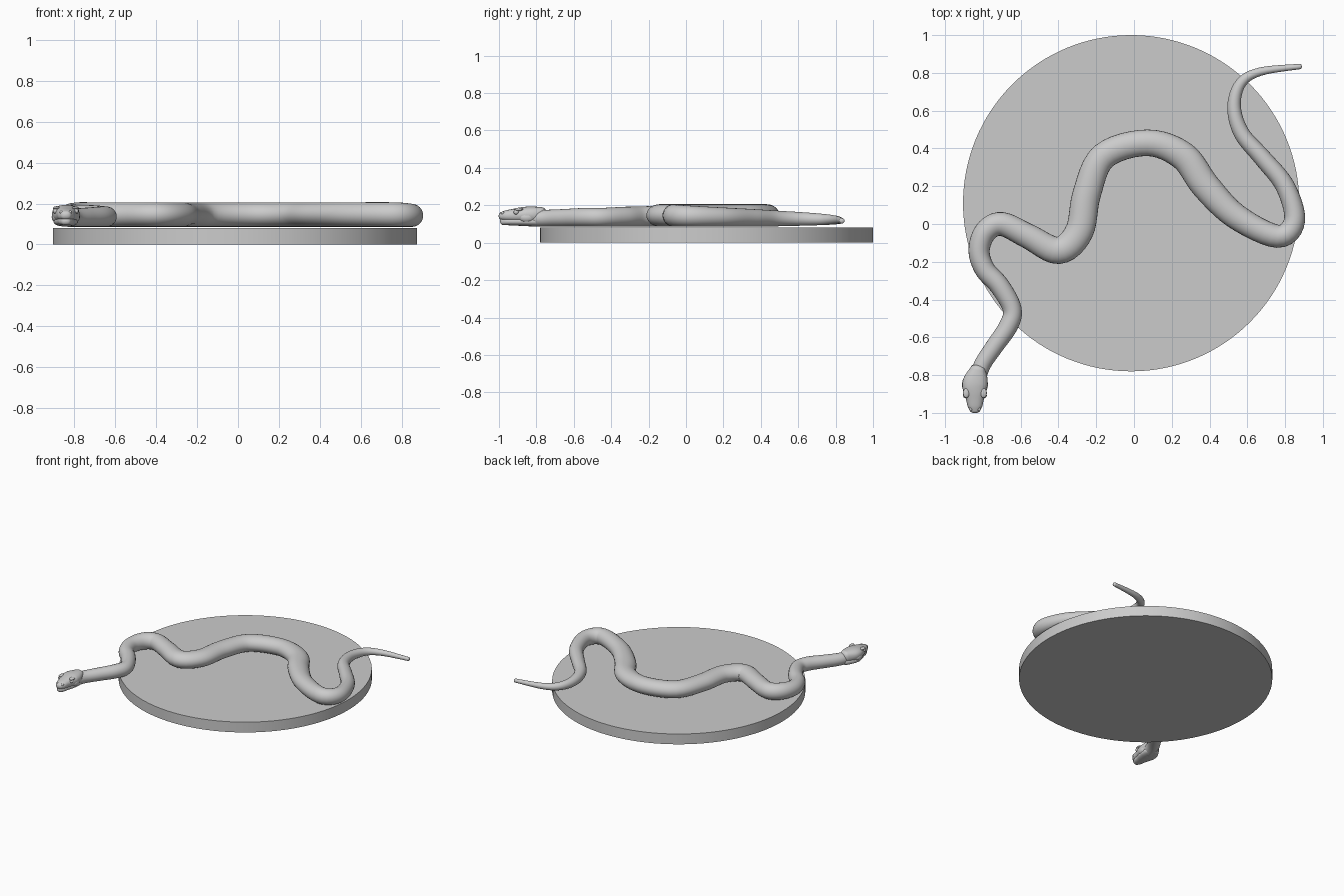
import bpy, bmesh, math
from mathutils import Vector

cube = bpy.data.objects.get("Cube")
if cube:
    bpy.data.objects.remove(cube)

grey = bpy.data.materials.new("stone grey")
grey.use_nodes = True
tone = (0.6, 0.6, 0.6, 1)
grey.diffuse_color = tone
grey.node_tree.nodes["Principled BSDF"].inputs["Base Color"].default_value = tone

BASE_TOP = 0.08


def finish(obj, name):
    """Name the part, colour it and smooth it."""
    obj.name = name
    obj.data.materials.append(grey)
    bpy.ops.object.select_all(action="DESELECT")
    obj.select_set(True)
    bpy.context.view_layer.objects.active = obj
    bpy.ops.object.shade_smooth_by_angle(angle=math.radians(40))
    return obj


def spline(rows, steps):
    """Smooth interpolation through rows of equal length."""
    out = []
    last = len(rows) - 1
    for i in range(last):
        a, b, c, d = (rows[max(0, min(last, i + k))] for k in (-1, 0, 1, 2))
        for s in range(steps):
            t = s / steps
            out.append([q + t / 2 * (r - p + t * (2 * p - 5 * q + 4 * r - e + t * (3 * (q - r) + e - p)))
                        for p, q, r, e in zip(a, b, c, d)])
    out.append(list(rows[last]))
    return out


def loft(name, rows, steps=6, sides=24, power=1.0):
    """Skin elliptical rings of (x, y, z, half width, half height) with round ends."""
    rings = spline(rows, steps)
    centres = [Vector(r[:3]) for r in rings]
    n = len(rings)
    frames = []
    for i, (c, r) in enumerate(zip(centres, rings)):
        way = centres[min(i + 1, n - 1)] - centres[max(i - 1, 0)]
        way.z = 0
        frames.append((c, way.normalized(), r[3], r[4]))

    def dome(frame, sign):
        c, way, w, h = frame
        angles = [math.radians(a) for a in (25, 50, 70, 85)]
        return [(c + way * sign * w * 0.6 * math.sin(a), way, w * math.cos(a), h * math.cos(a)) for a in angles]

    frames = dome(frames[0], -1)[::-1] + frames + dome(frames[-1], 1)
    bm = bmesh.new()
    loops = []
    for c, way, w, h in frames:
        side = Vector((-way.y, way.x, 0))
        ring = []
        for k in range(sides):
            a = math.tau * k / sides
            u, v = (math.copysign(abs(f) ** power, f) for f in (math.cos(a), math.sin(a)))
            ring.append(bm.verts.new(c + side * w * u + Vector((0, 0, h * v))))
        loops.append(ring)
    for p, q in zip(loops, loops[1:]):
        for k in range(sides):
            m = (k + 1) % sides
            bm.faces.new((p[k], p[m], q[m], q[k]))
    bm.faces.new(loops[0])
    bm.faces.new(loops[-1])
    bmesh.ops.recalc_face_normals(bm, faces=bm.faces)
    mesh = bpy.data.meshes.new(name)
    bm.to_mesh(mesh)
    bm.free()
    obj = bpy.data.objects.new(name, mesh)
    bpy.context.collection.objects.link(obj)
    return finish(obj, name)


def ball(name, place, size):
    bpy.ops.mesh.primitive_uv_sphere_add(segments=16, ring_count=10, location=place)
    obj = bpy.context.object
    obj.scale = size
    return finish(obj, name)


# Round base
bpy.ops.mesh.primitive_cylinder_add(vertices=128, radius=0.89, depth=BASE_TOP,
                                    location=(-0.015, 0.11, BASE_TOP / 2))
finish(bpy.context.object, "round_base")

# Winding body from neck to tail: x, y, half width
path = [
    (-0.83, -0.82, 0.045), (-0.80, -0.74, 0.045), (-0.74, -0.65, 0.047), (-0.665, -0.54, 0.05),
    (-0.645, -0.45, 0.05), (-0.71, -0.33, 0.053), (-0.79, -0.24, 0.054), (-0.82, -0.14, 0.056),
    (-0.785, -0.04, 0.06), (-0.70, 0.0, 0.063), (-0.56, -0.065, 0.066), (-0.40, -0.14, 0.072),
    (-0.29, -0.04, 0.075), (-0.25, 0.16, 0.075), (-0.16, 0.36, 0.072), (0.07, 0.43, 0.07),
    (0.26, 0.36, 0.076), (0.38, 0.20, 0.076), (0.54, 0.04, 0.068), (0.76, -0.065, 0.061),
    (0.85, 0.02, 0.056), (0.80, 0.2, 0.051), (0.68, 0.35, 0.047), (0.57, 0.48, 0.042),
    (0.53, 0.62, 0.036), (0.565, 0.745, 0.029), (0.67, 0.807, 0.022), (0.88, 0.834, 0.014),
]
body = []
for x, y, w in path:
    h = min(w, 0.06)
    lift = 0.025 * max(0, 1 - w / 0.045)
    body.append((x, y, BASE_TOP + 0.006 + lift + h, w, h))
loft("snake_body", body)

# Head: flat skull with tapering snout over a thinner lower jaw
HEAD_X = -0.842
skull = [(-0.77, 0.042, 0.04), (-0.81, 0.06, 0.043), (-0.85, 0.067, 0.043), (-0.89, 0.06, 0.04),
         (-0.93, 0.047, 0.034), (-0.965, 0.039, 0.028), (-0.985, 0.028, 0.022)]
loft("skull", [(HEAD_X + 0.2 * max(0, y + 0.85), y, 0.15 - 0.05 * max(0, -y - 0.85), w, h)
               for y, w, h in skull], power=0.85)
loft("lower_jaw", [(HEAD_X + 0.2 * max(0, y + 0.85), y + 0.006, 0.114, w * 0.9, 0.026 - 0.05 * max(0, -y - 0.85))
                   for y, w, h in skull], power=0.85)

# Paired eyes, brow ridges, cheeks and nostrils
for side, word in ((1, "left"), (-1, "right")):
    ball(word + "_eye", (HEAD_X + side * 0.05, -0.908, 0.163), (0.013, 0.014, 0.013))
    ball(word + "_brow", (HEAD_X + side * 0.046, -0.895, 0.178), (0.017, 0.026, 0.009))
    ball(word + "_cheek", (HEAD_X + side * 0.042, -0.85, 0.135), (0.027, 0.045, 0.03))
    ball(word + "_nostril", (HEAD_X + side * 0.022, -0.98, 0.158), (0.009, 0.011, 0.008))
